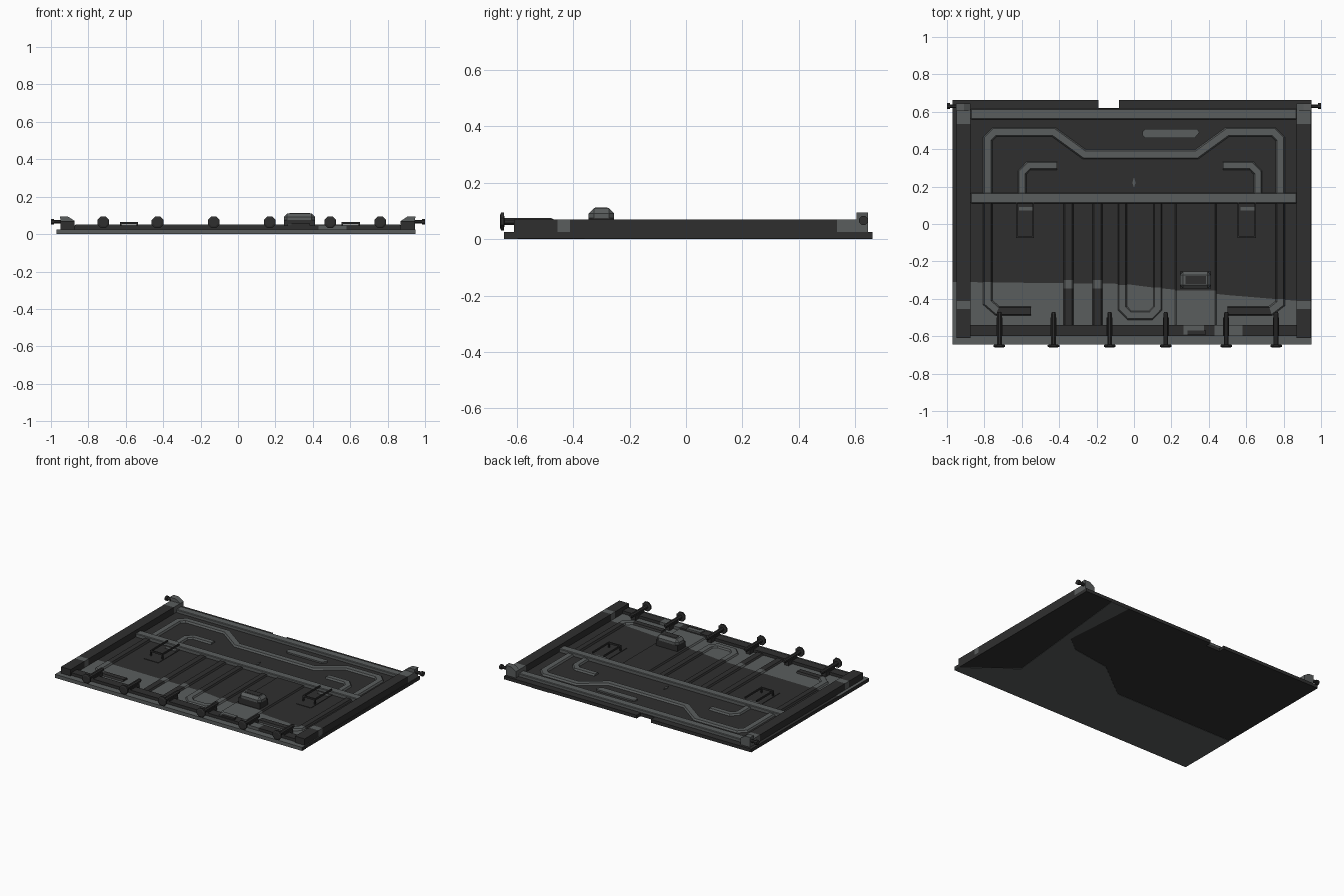
import bpy, bmesh, math
from mathutils import Vector

if "Cube" in bpy.data.objects:
    bpy.data.objects.remove(bpy.data.objects["Cube"])


def material(name, col):
    m = bpy.data.materials.new(name)
    m.diffuse_color = (*col, 1)
    m.use_nodes = True
    m.node_tree.nodes["Principled BSDF"].inputs["Base Color"].default_value = m.diffuse_color
    return m


MATS = [material("charcoal", (0.028, 0.028, 0.028)),
        material("worn grey", (0.102, 0.110, 0.110))]
DARK, GREY = 0, 1


def finish(name, bm, rule=None):
    bmesh.ops.recalc_face_normals(bm, faces=bm.faces)
    bm.normal_update()
    if rule:
        for f in bm.faces:
            f.material_index = rule(f)
    me = bpy.data.meshes.new(name)
    bm.to_mesh(me)
    bm.free()
    for m in MATS:
        me.materials.append(m)
    ob = bpy.data.objects.new(name, me)
    bpy.context.collection.objects.link(ob)
    return ob


def prism(name, pts, z0, z1, rule):
    """Extrude an outline in XY from z0 to z1."""
    bm = bmesh.new()
    f = bm.faces.new([bm.verts.new((x, y, z0)) for x, y in pts])
    ext = bmesh.ops.extrude_face_region(bm, geom=[f])
    vs = [v for v in ext["geom"] if isinstance(v, bmesh.types.BMVert)]
    bmesh.ops.translate(bm, verts=vs, vec=(0, 0, z1 - z0))
    return finish(name, bm, rule)


def box(name, x0, x1, y0, y1, z0, z1, mat, bevel=0.0):
    bm = bmesh.new()
    bmesh.ops.create_cube(bm, size=1)
    for v in bm.verts:
        v.co = Vector(((x0 + x1) / 2 + v.co.x * (x1 - x0),
                       (y0 + y1) / 2 + v.co.y * (y1 - y0),
                       (z0 + z1) / 2 + v.co.z * (z1 - z0)))
    if bevel:
        top = [e for e in bm.edges if max(v.co.z for v in e.verts) > z1 - 1e-5]
        bmesh.ops.bevel(bm, geom=top, offset=bevel, segments=1, affect='EDGES')
    return finish(name, bm, lambda f: mat)


def strip(name, path, width, z0, z1, mats, taper=0.72):
    """Sweep a bevelled pressing along a mitred XY path, one colour per segment."""
    bm = bmesh.new()
    P = [Vector(p) for p in path]
    rings = []
    for i, p in enumerate(P):
        a = (p - P[i - 1]).normalized() if i else (P[1] - p).normalized()
        b = (P[i + 1] - p).normalized() if i < len(P) - 1 else a
        t = (a + b).normalized()
        n = Vector((-t.y, t.x)) * (width / 2) / max(0.3, t.dot(a))
        rings.append([bm.verts.new((*(p + n * k), z)) for k, z in
                      ((1, z0), (taper, z1), (-taper, z1), (-1, z0))])
    for i, (r, s) in enumerate(zip(rings, rings[1:])):
        for k in range(4):
            f = bm.faces.new((r[k], r[(k + 1) % 4], s[(k + 1) % 4], s[k]))
            f.material_index = mats[i]
    for r, m in ((rings[0], mats[0]), (rings[-1], mats[-1])):
        bm.faces.new(r).material_index = m
    return finish(name, bm)


def lathe(name, origin, axis, profile, sides, mat):
    """Turn (distance, radius) pairs around an axis."""
    bm = bmesh.new()
    q = Vector(axis).to_track_quat('Z', 'Y')
    rings = []
    for d, r in profile:
        rings.append([bm.verts.new(Vector(origin) + q @ Vector(
            (r * math.cos((k + .5) * math.tau / sides),
             r * math.sin((k + .5) * math.tau / sides), d))) for k in range(sides)])
    for r, s in zip(rings, rings[1:]):
        for k in range(sides):
            bm.faces.new((r[k], r[(k + 1) % sides], s[(k + 1) % sides], s[k]))
    bm.faces.new(rings[0])
    bm.faces.new(rings[-1])
    return finish(name, bm, lambda f: mat)


T = 0.025  # top of the base plate

# Base plate: dark rear, worn front, with a notch in the back edge
L, R, F, B = -0.97, 0.95, -0.645, 0.662
wear = [(L, -.31), (-.05, -.32), (.08, -.337), (.5, -.38), (R, -.417)]
prism("plate_rear", wear + [(R, B), (-.08, B), (-.08, .62), (-.19, .62), (-.19, B), (L, B)],
      .002, T, lambda f: DARK)
prism("plate_front", [(L, F), (R, F)] + wear[::-1], .002, T,
      lambda f: GREY if f.normal.z > .5 or f.normal.y < -.5 else DARK)
# Worn patch on the underside
prism("underside_patch", [(.74, B), (.635, -.36), (R, -.6), (R, F), (L, F), (L, -.21), (-.04, -.21),
                          (.24, .007), (.53, .05), (.64, .137), (.6, B)], 0, .002, lambda f: GREY)

# Side rails with worn bands, end blocks and hinge pins
for side, xi, xo in (("left", -.873, -.948), ("right", .87, .945)):
    s = 1 if xo > 0 else -1
    x0, x1 = min(xi, xo), max(xi, xo)
    for n, (ya, yb, m) in enumerate([(-.61, -.455, DARK), (-.455, -.412, GREY),
                                     (-.412, .535, DARK), (.535, .645, GREY)]):
        box(f"{side}_rail_{n}", x0, x1, ya, yb, T, .07, m)
    bm = bmesh.new()
    prof = [(xo, .07), (xi, .07), (xi + s * .035, .093), (xo + s * .004, .095)]
    f = bm.faces.new([bm.verts.new((x, .605, z)) for x, z in prof])
    ext = bmesh.ops.extrude_face_region(bm, geom=[f])
    bmesh.ops.translate(bm, vec=(0, .04, 0),
                        verts=[v for v in ext["geom"] if isinstance(v, bmesh.types.BMVert)])
    finish(f"{side}_hinge_block", bm, lambda f: GREY)
    d = 1 - abs(xo)
    lathe(f"{side}_hinge_pin", (xo, .63, .066), (s, 0, 0),
          [(-.01, .011), (d - .016, .011), (d - .016, .017), (d, .017)], 8, DARK)

# Cross bars
box("back_bar", -.873, .87, .56, .615, T, .047, GREY, .004)
box("middle_bar", -.873, .87, .11, .166, T, .05, GREY, .004)
box("front_bar_left", -.873, .43, -.60, -.54, T, .045, DARK)
box("front_bar_worn", .43, .58, -.60, -.54, T, .045, GREY)
box("front_bar_right", .58, .87, -.60, -.54, T, .045, DARK)

# Pressed outer rib running right around the panel
outer = [(-.55, -.465), (-.73, -.465), (-.782, -.42), (-.782, -.31), (-.782, .12), (-.782, .455),
         (-.745, .492), (-.43, .492), (-.265, .372), (.335, .372), (.5, .492), (.745, .492),
         (.782, .455), (.782, .12), (.782, -.40), (.782, -.425), (.73, -.465), (.5, -.465)]
strip("outer_rib", outer, .05, T, .037,
      [DARK, GREY, GREY, DARK] + [GREY] * 9 + [DARK, GREY, GREY, DARK])

# Short hooked ribs, mirrored
for side, s in (("left", -1), ("right", 1)):
    c = .032
    strip(f"{side}_hook_rib", [(c + s * .63, .16), (c + s * .63, .275), (c + s * .595, .312),
                               (c + s * .46, .312), (c + s * .445, .312)], .045, T, .037, [GREY] * 4)

# Rear slot pressing and small centre boss
prism("slot_pressing", [(.045, .475), (.06, .46), (.325, .46), (.35, .49), (.34, .507), (.06, .507),
                        (.045, .495)], T, .035, lambda f: GREY)
prism("centre_boss", [(0, .195), (.009, .22), (0, .25), (-.009, .22)], T, .031, lambda f: GREY)

# Straight ribs and the U shaped rib
for n, x in enumerate((-.35, -.195)):
    strip(f"straight_rib_{n}", [(x, .11), (x, -.30), (x, -.345), (x, -.54)], .055, T, .035,
          [DARK, GREY, DARK])
strip("u_rib", [(-.062, .11), (-.062, -.325), (-.062, -.45), (-.025, -.488), (.09, -.488),
                (.127, -.45), (.127, -.34), (.127, .11)], .048, T, .035,
      [DARK, GREY, GREY, GREY, GREY, GREY, DARK])
strip("latch_panel", [(.33, .11), (.33, -.355), (.33, -.54)], .22, T, .034, [DARK, GREY], .93)

# Lock box with stepped, bevelled cover
box("lock_base", .245, .412, -.345, -.255, T, .075, DARK)
box("lock_cover", .245, .412, -.345, -.255, .075, .11, GREY, .018)
box("lock_cap", .275, .385, -.322, -.278, .108, .112, DARK)
box("lock_keeper", .265, .375, -.59, -.54, .045, .053, GREY)
box("lock_keeper_shadow_plate", .285, .385, -.592, -.57, .045, .056, DARK)

# Folding handles: thin U frames over a shallow pad
for side, xa, xb in (("left", -.628, -.538), ("right", .557, .647)):
    for n, x in enumerate((xa, xb)):
        box(f"{side}_handle_arm_{n}", x - .004, x + .004, -.07, .115, .055, .066, DARK)
        box(f"{side}_handle_leg_{n}", x - .004, x + .004, -.074, -.064, T, .066, DARK)
    box(f"{side}_handle_grip", xa, xb, -.074, -.064, .055, .066, DARK)
    box(f"{side}_handle_pad", xa - .01, xb + .01, -.13, .11, T, .028, DARK)
    box(f"{side}_handle_mark", xa + .012, xb, .072, .09, .028, .030, GREY)

# Locking bolts along the front edge
for n, x in enumerate((-.72, -.43, -.13, .17, .493, .76)):
    lathe(f"front_bolt_{n}", (x, -.66, .063), (0, 1, 0),
          [(0, .024), (.004, .034), (.014, .034), (.016, .014), (.18, .014), (.19, .009)], 8, DARK)
    box(f"bolt_saddle_{n}", x - .016, x + .016, -.60, -.50, T, .055, DARK)
